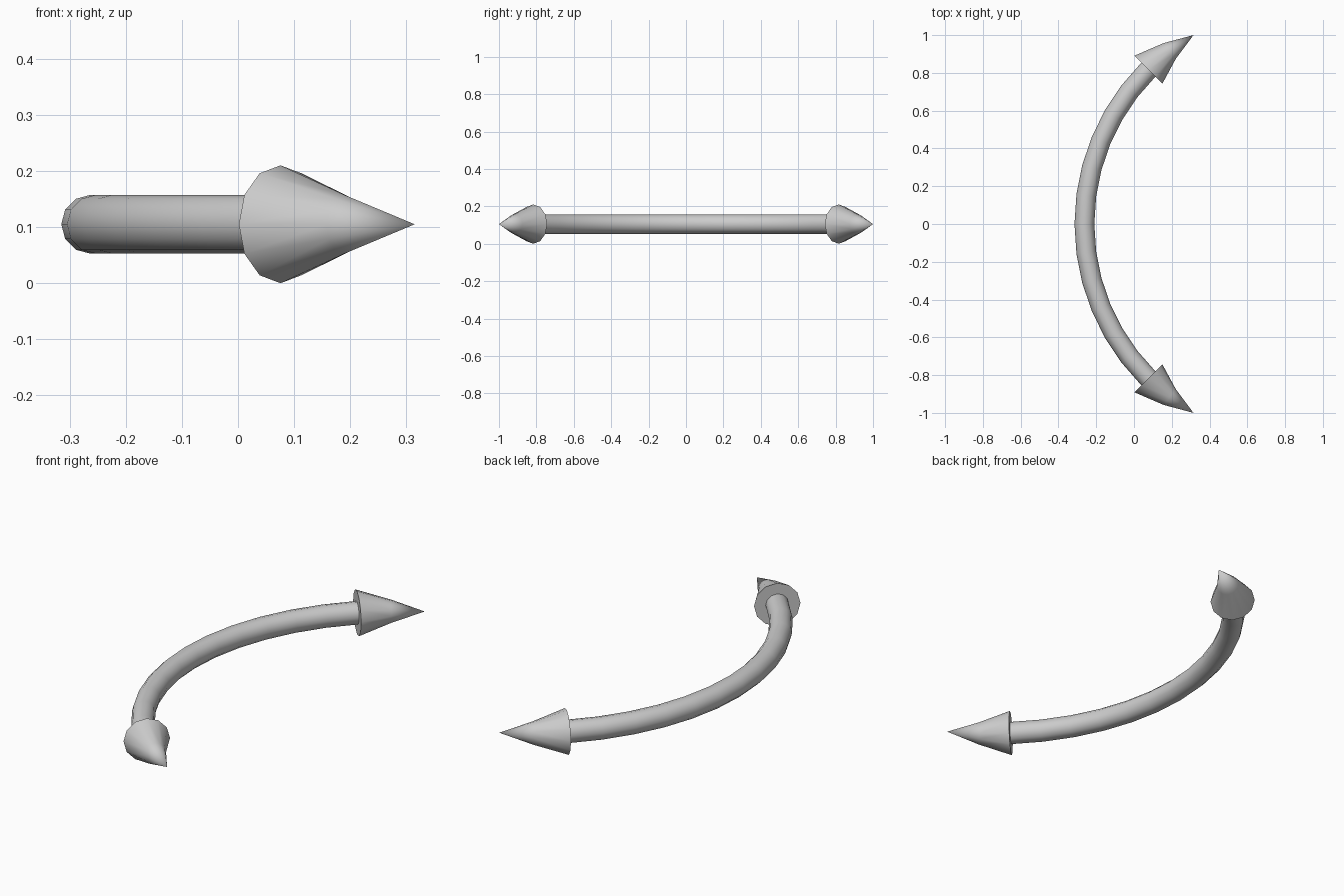
import bpy, bmesh
from math import sin, cos, pi, radians

if "Cube" in bpy.data.objects:
    bpy.data.objects.remove(bpy.data.objects["Cube"])

SIDES = 12
TUBE_R, HEAD_R = 0.0525, 0.105
ARC_R = 1 / sin(radians(60))          # tips land on y = +-1
CX = ARC_R + TUBE_R - 0.315           # arc centre, so the model is centred on x
Z = HEAD_R


def bent_sweep(name, stations):
    """Loft rings along the arc; stations are (angle in degrees, radius)."""
    bm = bmesh.new()
    rings = []
    for deg, r in stations:
        a = radians(deg)
        ring = []
        for i in range(SIDES if r > 0 else 1):
            t = 2 * pi * i / SIDES
            d = ARC_R + r * cos(t)
            ring.append(bm.verts.new((CX - d * cos(a), d * sin(a), Z + r * sin(t))))
        rings.append(ring)
    for p, q in zip(rings, rings[1:]):
        for i in range(SIDES):
            j = (i + 1) % SIDES
            if len(q) == 1:
                bm.faces.new((p[i], p[j], q[0]))
            else:
                bm.faces.new((p[i], p[j], q[j], q[i]))
    for ring in (rings[0], rings[-1]):
        if len(ring) > 1:
            bm.faces.new(ring)
    bmesh.ops.recalc_face_normals(bm, faces=bm.faces[:])
    mesh = bpy.data.meshes.new(name)
    bm.to_mesh(mesh)
    bm.free()
    ob = bpy.data.objects.new(name, mesh)
    bpy.context.collection.objects.link(ob)
    bpy.ops.object.select_all(action='DESELECT')
    ob.select_set(True)
    bpy.context.view_layer.objects.active = ob
    bpy.ops.object.shade_smooth_by_angle(angle=radians(40))
    return ob


# Curved shaft
bent_sweep("curved_shaft", [(-45 + 7.5 * k, TUBE_R) for k in range(13)])

# Arrow heads, bent along the same arc
for side, s in (("back", 1), ("front", -1)):
    bent_sweep(side + "_arrow_head",
               [(s * 45, HEAD_R), (s * 52.5, HEAD_R / 2), (s * 60, 0)])
